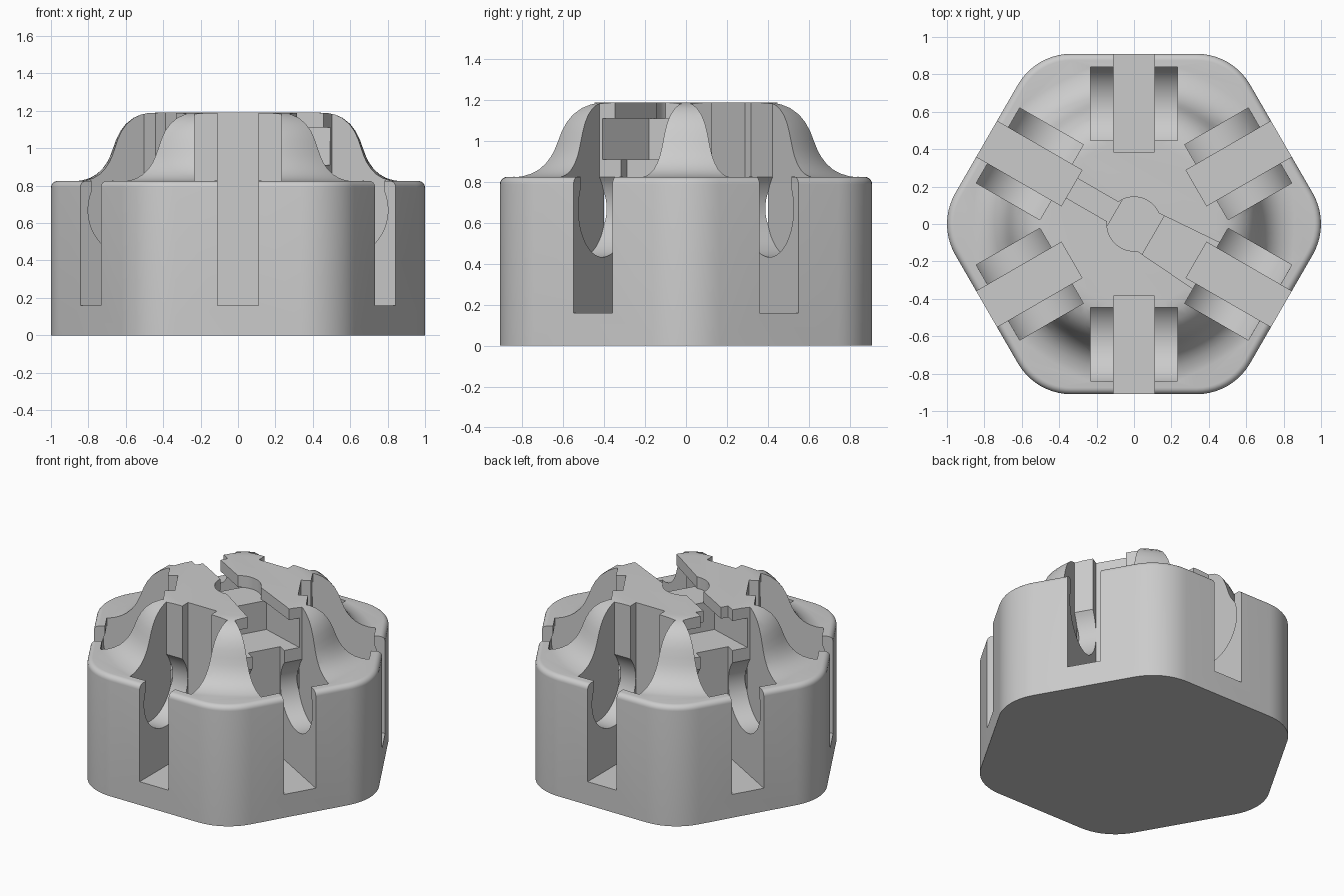
import bpy, bmesh
from math import sin, cos, pi, radians, hypot

cube = bpy.data.objects.get("Cube")
if cube:
    bpy.data.objects.remove(cube, do_unlink=True)

grey = bpy.data.materials.new("plain grey")
grey.use_nodes = True
COLOUR = (0.6, 0.6, 0.6, 1)
grey.diffuse_color = COLOUR
grey.node_tree.nodes["Principled BSDF"].inputs["Base Color"].default_value = COLOUR


def skin(name, rings):
    """Closed solid through a stack of rings with equal point counts."""
    bm = bmesh.new()
    loops = [[bm.verts.new(p) for p in ring] for ring in rings]
    n = len(loops[0])
    for a, b in zip(loops, loops[1:]):
        for i in range(n):
            j = (i + 1) % n
            bm.faces.new((a[i], a[j], b[j], b[i]))
    bm.faces.new(loops[0])
    bm.faces.new(loops[-1])
    bmesh.ops.recalc_face_normals(bm, faces=bm.faces)
    mesh = bpy.data.meshes.new(name)
    bm.to_mesh(mesh)
    bm.free()
    mesh.materials.append(grey)
    obj = bpy.data.objects.new(name, mesh)
    bpy.context.collection.objects.link(obj)
    return obj


def circle(r, z, n=96):
    return [(r * cos(2 * pi * i / n), r * sin(2 * pi * i / n), z) for i in range(n)]


def rounded_hex(inset, z, apothem=0.91, corner=0.33, steps=10):
    core, r, pts = (apothem - corner) / cos(pi / 6), corner - inset, []
    for k in range(6):
        a = k * pi / 3
        for s in range(steps + 1):
            b = a + (s / steps - 0.5) * pi / 3
            pts.append((core * cos(a) + r * cos(b), core * sin(a) + r * sin(b), z))
    return pts


def combine(target, tool, operation):
    mod = target.modifiers.new("cut", "BOOLEAN")
    mod.operation, mod.solver, mod.object = operation, "EXACT", tool
    bpy.context.view_layer.objects.active = target
    bpy.ops.object.modifier_apply(modifier=mod.name)
    bpy.data.objects.remove(tool, do_unlink=True)


def radial_cutter(profile, half, angle):
    """Extrude an (outward, up) profile sideways and turn it to a side."""
    c, s = cos(angle), sin(angle)
    return skin("cutter", [[(r * c - t * s, r * s + t * c, z) for r, z in profile]
                           for t in (-half, half)])


def flat_cutter(outline, z0, z1, angle):
    """Extrude a plan outline upwards and turn it."""
    c, s = cos(angle), sin(angle)
    return skin("cutter", [[(u * c - v * s, u * s + v * c, z) for u, v in outline]
                           for z in (z0, z1)])


# Hexagonal base with rounded corners and a soft top rim
RIM, TOP = 0.035, 0.825
rim = [rounded_hex(RIM * (1 - cos(a)), TOP - RIM + RIM * sin(a))
       for a in [radians(d) for d in range(0, 91, 15)]]
body = skin("hexagonal_body", [rounded_hex(0, 0)] + rim)

# Bell-shaped crown
bell = [(0.88, 0.75), (0.88, 0.822), (0.83, 0.829), (0.79, 0.842), (0.755, 0.862),
        (0.725, 0.89), (0.70, 0.925), (0.683, 0.96), (0.668, 1.0), (0.652, 1.045),
        (0.63, 1.09), (0.60, 1.13), (0.56, 1.162), (0.52, 1.18), (0.48, 1.188), (0.44, 1.19)]
combine(body, skin("crown", [circle(r, z) for r, z in bell]), "UNION")

# Six side stations: a wide round-bottomed pocket and a narrow open slot
PR, PZ, RAD = 0.625, 0.67, 0.237
arc = [(PR + RAD * cos(a), PZ + RAD * sin(a))
       for a in [radians(139 - 360 + d) for d in range(0, 249, 6)]]
pocket = [(0.447, 1.3)] + arc + [(0.84, 0.8), (0.84, 1.3)]
slot = [(0.385, 0.16), (1.1, 0.16), (1.1, 1.3), (0.385, 1.3)]
for k in range(6):
    side = radians(30 + 60 * k)
    combine(body, radial_cutter(pocket, 0.232, side), "DIFFERENCE")
    combine(body, radial_cutter(slot, 0.11, side), "DIFFERENCE")

# Diagonal groove across the crown with a round centre
AXIS = radians(-30)
wide = [(0, -0.11), (0.55, -0.15), (0.55, 0.15), (0, 0.11)]
thin = [(-0.5, -0.06), (0, -0.06), (0, 0.06), (-0.5, 0.06)]
hub = [(x, y) for x, y, z in circle(0.145, 0, 48)]
for outline in (wide, thin, hub):
    combine(body, flat_cutter(outline, 1.11, 1.3, AXIS), "DIFFERENCE")

# Tapered recess under each end of the groove
recess = [(0.12, -0.14), (0.5, -0.225), (0.5, 0.225), (0.12, 0.14)]
for turn in (0, pi):
    combine(body, flat_cutter(recess, 0.91, 1.112, AXIS + turn), "DIFFERENCE")

# Smooth curved faces, keep the edges sharp
bpy.ops.object.select_all(action="DESELECT")
body.select_set(True)
bpy.context.view_layer.objects.active = body
bpy.ops.object.shade_smooth_by_angle(angle=radians(30))
